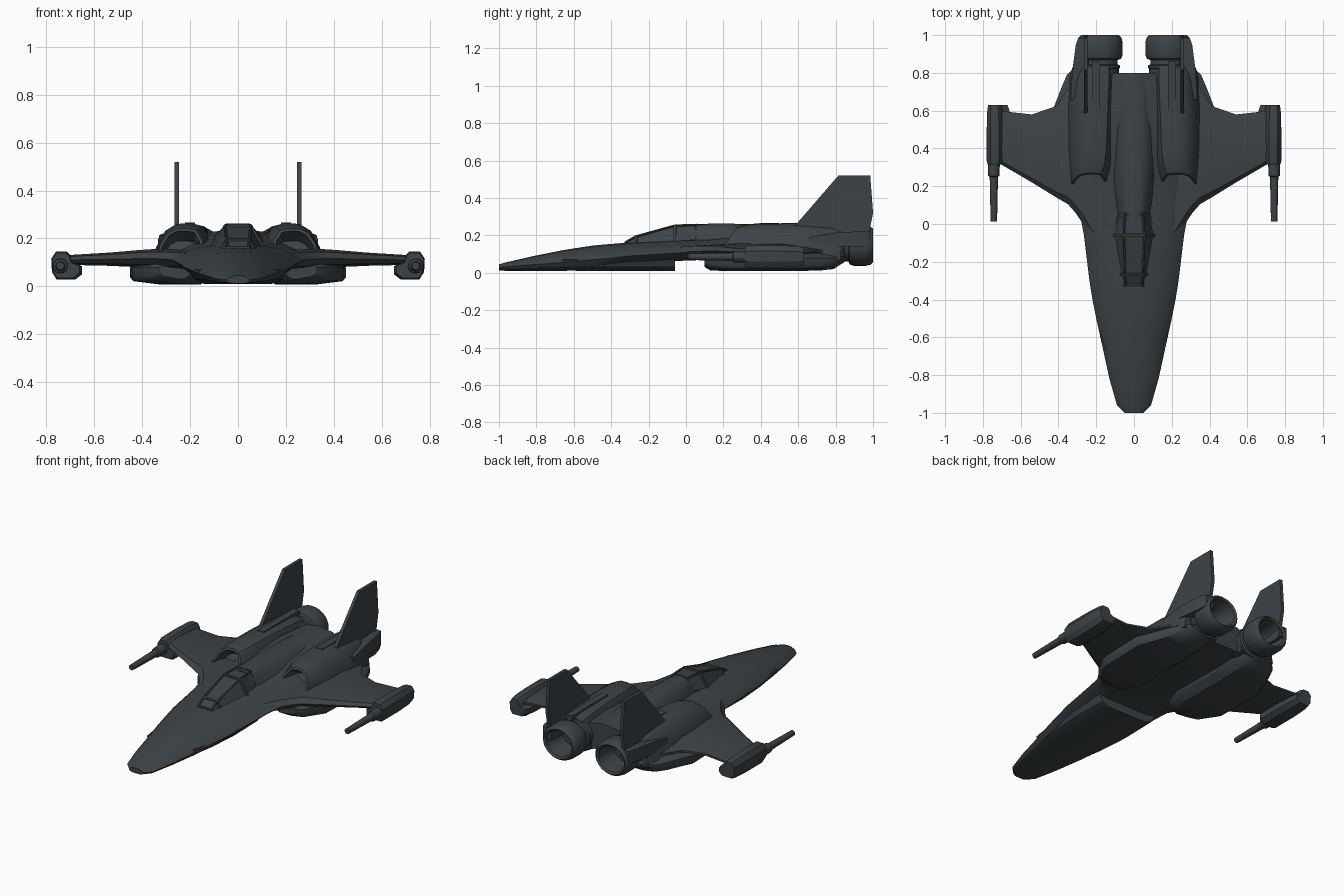
import bpy, bmesh, math

cube = bpy.data.objects.get("Cube")
if cube:
    bpy.data.objects.remove(cube, do_unlink=True)

hull = bpy.data.materials.new("dark_slate")
hull.use_nodes = True
tone = (0.045, 0.055, 0.062, 1)
hull.diffuse_color = tone
hull.node_tree.nodes["Principled BSDF"].inputs["Base Color"].default_value = tone


def finish(bm, name, mirror=True, angle=35):
    """Turn a bmesh into a shaded, optionally mirrored object."""
    bmesh.ops.recalc_face_normals(bm, faces=bm.faces)
    mesh = bpy.data.meshes.new(name)
    bm.to_mesh(mesh)
    bm.free()
    mesh.materials.append(hull)
    ob = bpy.data.objects.new(name, mesh)
    bpy.context.collection.objects.link(ob)
    bpy.ops.object.select_all(action="DESELECT")
    ob.select_set(True)
    bpy.context.view_layer.objects.active = ob
    bpy.ops.object.shade_smooth_by_angle(angle=math.radians(angle))
    if mirror:
        ob.modifiers.new("mirror", "MIRROR").use_mirror_merge = False


def loft(rings):
    """Skin a list of closed rings; returns the mesh, its end caps and walls."""
    bm = bmesh.new()
    rows = [[bm.verts.new(p) for p in ring] for ring in rings]
    n = len(rows[0])
    walls = [[bm.faces.new((a[i], a[(i + 1) % n], b[(i + 1) % n], b[i])) for i in range(n)]
             for a, b in zip(rows, rows[1:])]
    caps = [bm.faces.new(rows[0]), bm.faces.new(rows[-1])]
    bmesh.ops.recalc_face_normals(bm, faces=bm.faces)
    return bm, caps, walls


def hollow(bm, face, rim, depth):
    """Leave a rim around a face and sink the rest."""
    bmesh.ops.inset_region(bm, faces=[face], thickness=rim)
    bmesh.ops.inset_region(bm, faces=[face], thickness=0.004, depth=-depth)


def both_sides(half):
    """Close a half section that starts and ends on the centre line."""
    return half + [(-x, y, z) for x, y, z in reversed(half[1:-1])]


def lathe(name, x, z, profile, sides=28, squash=1.0):
    """Spin a (y, radius) profile around an axis running along y."""
    rings = [[(x + r * math.cos(t), y, z + squash * r * math.sin(t))
              for t in (math.tau * i / sides for i in range(sides))] for y, r in profile]
    finish(loft(rings)[0], name)


def block(name, stations):
    """Loft plain rectangles given as y, x range, z range."""
    finish(loft([[(a, y, c), (b, y, c), (b, y, d), (a, y, d)]
                 for y, (a, b), (c, d) in stations])[0], name)


# Fuselage: y, half width, bottom, edge height, top
def body_ring(y, w, bottom, edge, top):
    rise = top - edge
    return both_sides([(0, y, bottom), (.55 * w, y, bottom),
                       (.88 * w, y, bottom + .4 * (edge - bottom)), (w, y, edge),
                       (.9 * w, y, edge + .3 * rise), (.66 * w, y, edge + .64 * rise),
                       (.38 * w, y, edge + .92 * rise), (0, y, top)])


body = [(-1, .05, .012, .028, .045), (-.96, .09, .01, .032, .056),
        (-.82, .13, .01, .043, .088), (-.65, .167, .01, .056, .122),
        (-.5, .2, .016, .07, .145), (-.4, .22, .028, .078, .154), (-.3, .236, .04, .09, .162),
        (-.06, .265, .062, .105, .175), (.02, .28, .066, .11, .178), (.12, .3, .068, .112, .18),
        (.25, .3, .066, .112, .195), (.4, .3, .062, .112, .225), (.6, .3, .06, .112, .238),
        (.8, .24, .07, .11, .238)]
finish(loft([body_ring(*s) for s in body])[0], "fuselage", mirror=False)

# Chin step under the nose: y, half width, bottom
chin = [(-.66, .1, .011), (-.5, .125, .01), (-.3, .14, .01), (-.06, .135, .01)]
finish(loft([both_sides([(0, y, z), (w, y, z), (w + .045, y, z + .02), (w + .065, y, z + .06),
                         (0, y, z + .06)]) for y, w, z in chin])[0], "chin", mirror=False)

# Raised spine behind the cockpit: y, roof half width, base half width, top
spine = [(.03, .05, .085, .258), (.12, .055, .105, .262), (.25, .06, .125, .262),
         (.5, .065, .13, .258), (.8, .06, .1, .24)]
finish(loft([both_sides([(0, y, .13), (b, y, .15), (.45 * b + .55 * w, y, top - .04),
                         (w, y, top - .014), (.6 * w, y, top - .003), (0, y, top)])
             for y, w, b, top in spine])[0], "spine", mirror=False, angle=50)

# Canopy: y, base half width, roof half width, base height, roof height
canopy = [(-.33, .06, .048, .14, .166), (-.27, .08, .05, .145, .2),
          (-.06, .115, .058, .16, .258), (.06, .085, .05, .175, .262)]
bm, caps, walls = loft([[(-b, y, lo), (b, y, lo), (t, y, hi), (-t, y, hi)]
                        for y, b, t, lo, hi in canopy])
for panes in walls:
    for pane in panes[1:]:
        hollow(bm, pane, .009, .008)
finish(bm, "canopy", mirror=False, angle=20)


# Wings: x, leading y, trailing y, bottom, top
def wing_ring(x, front, back, low, high):
    chord, mid = back - front, (low + high) / 2
    at = lambda f, z: (x, front + f * chord, z)
    return [at(0, mid), at(.06, mid + .7 * (high - mid)), at(.28, high), at(.7, high - .004),
            at(1, mid + .006), at(1, mid - .006), at(.7, low), at(.28, low),
            at(.06, mid - .7 * (mid - low))]


wing = [(.2, -.12, .79, .068, .148), (.27, 0, .78, .07, .155), (.31, .06, .76, .072, .156),
        (.35, .105, .72, .076, .156), (.41, .14, .625, .08, .152),
        (.54, .22, .58, .086, .141), (.72, .325, .6, .09, .13)]
finish(loft([wing_ring(*s) for s in wing])[0], "wing")


# Engine nacelles with sunken, slanted intakes
def nacelle_ring(y, inner, outer, top, low, slant=0.0):
    w, h = outer - inner, top - low
    shape = ((0, 0), (.05, .55), (.18, .92), (.4, 1), (.62, .97), (.8, .8), (.95, .38), (1, 0))
    return [(inner + u * w, y + slant * v * h, low + v * h) for u, v in shape]


bm, caps, walls = loft([nacelle_ring(.2, .14, .335, .243, .135, .65),
                        nacelle_ring(.29, .115, .345, .258, .12, .2),
                        nacelle_ring(.4, .1, .355, .265, .1), nacelle_ring(.6, .09, .36, .264, .08),
                        nacelle_ring(.78, .085, .345, .258, .06),
                        nacelle_ring(.83, .09, .325, .245, .07)])
hollow(bm, caps[0], .013, .07)
finish(bm, "engine_nacelle")

# Exhaust nozzles, open at the back
lathe("exhaust_nozzle", .18, .145,
      [(.7, .1), (.82, .1), (.825, .105), (.84, .105), (.845, .093), (.868, .093), (.875, .112),
       (.895, .12), (.96, .12), (.985, .114), (1, .1), (.99, .088), (.86, .068)], squash=.9)

# Belly pods under the wing roots: y, inner x, outer x, bottom
pods = [(.1, .2, .33, .03), (.13, .17, .37, .012), (.25, .13, .44, .008), (.56, .13, .45, .008),
        (.63, .13, .42, .01), (.72, .13, .385, .012), (.79, .14, .355, .02), (.85, .15, .29, .06)]
finish(loft([[(a - .04, y, .11), (a - .02, y, z + .035), (a + .025, y, z), (.68 * b + .02, y, z),
              (b - .012, y, z + .014), (b, y, z + .03), (b, y, .078), (b - .05, y, .11)]
             for y, a, b, z in pods])[0], "belly_pod")

# Tail fins on tapered roots beside the nozzles
outline = [(.57, .24), (.59, .26), (.815, .52), (.985, .52), (1, .32), (.98, .22), (.8, .21)]
finish(loft([[(x, y, z) for y, z in outline] for x in (.246, .266)])[0], "tail_fin")
block("fin_root", [(.66, (.24, .335), (.14, .19)), (.8, (.24, .328), (.14, .215)),
                   (.95, (.24, .308), (.14, .222)), (.985, (.24, .295), (.15, .22))])

# Strips on the nacelle backs
block("nacelle_strip", [(y, (.18, .222), (.2, .267)) for y in (.51, .86)])

# Wingtip pods and guns
tip = ((.7, .13), (.715, .146), (.76, .146), (.78, .115), (.777, .06),
       (.757, .028), (.68, .028), (.652, .05), (.652, .085), (.69, .1))
bm, caps, walls = loft([[(.74 + (x - .74) * s, y, .09 + (z - .09) * s) for x, z in tip]
                        for y, s in ((.315, .88), (.335, 1), (.5, 1), (.6, .92), (.63, .8))])
finish(bm, "wingtip_pod", angle=25)
lathe("wingtip_gun", .742, .085,
      [(.012, .012), (.012, .017), (.1, .019), (.25, .022), (.255, .03), (.33, .032)], sides=12)
